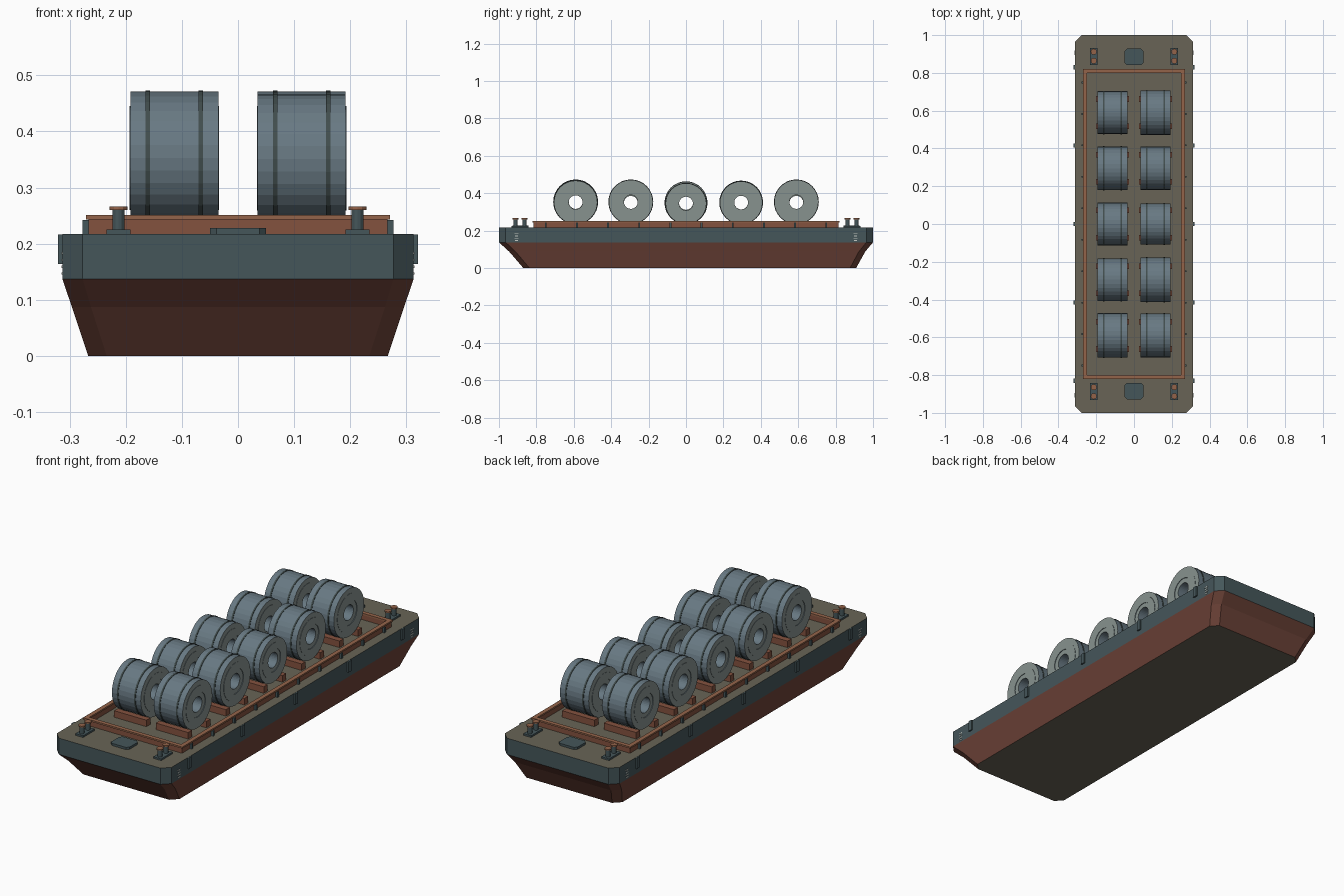
import bpy, bmesh, math
from mathutils import Matrix

cube = bpy.data.objects.get("Cube")
if cube:
    bpy.data.objects.remove(cube, do_unlink=True)


def material(name, hex_code):
    srgb = [int(hex_code[i:i + 2], 16) / 255 for i in (0, 2, 4)]
    col = [((c + 0.055) / 1.055) ** 2.4 for c in srgb] + [1]
    m = bpy.data.materials.new(name)
    m.use_nodes = True
    m.diffuse_color = col
    m.node_tree.nodes["Principled BSDF"].inputs["Base Color"].default_value = col
    return m


DECK = material("deck olive grey", "686456")
TEAL = material("topside dark teal", "45565a")
RED = material("hull red brown", "6f4439")
RIM = material("coaming rust", "84523f")
CAP = material("cap orange brown", "94644a")
COIL = material("coil blue steel", "687983")
FACE = material("coil end grey", "87928f")
STRAP = material("strap dark grey", "414d4d")
MARK = material("mark pale grey", "c8ccc6")


def finish(name, bm, mats):
    bmesh.ops.recalc_face_normals(bm, faces=bm.faces)
    me = bpy.data.meshes.new(name)
    bm.to_mesh(me)
    bm.free()
    for m in mats:
        me.materials.append(m)
    ob = bpy.data.objects.new(name, me)
    bpy.context.collection.objects.link(ob)
    return ob


def boxes(name, mat, items):
    """Join several boxes, each given as a centre and a size."""
    bm = bmesh.new()
    for c, s in items:
        m = Matrix.Translation(c) @ Matrix.Diagonal((*s, 1))
        bmesh.ops.create_cube(bm, size=1, matrix=m)
    return finish(name, bm, [mat])


def cylinders(name, mat, items, sides=12):
    """Join upright cylinders, each given as x, y, bottom, top, radius."""
    bm = bmesh.new()
    for x, y, z0, z1, r in items:
        bmesh.ops.create_cone(bm, cap_ends=True, segments=sides, radius1=r, radius2=r,
                              depth=z1 - z0, matrix=Matrix.Translation((x, y, (z0 + z1) / 2)))
    return finish(name, bm, [mat])


def octagon(bm, z, hx, y0, y1, c):
    pts = [(hx - c, y0), (hx, y0 + c), (hx, y1 - c), (hx - c, y1),
           (c - hx, y1), (-hx, y1 - c), (-hx, y0 + c), (c - hx, y0)]
    return [bm.verts.new((x, y, z)) for x, y in pts]


def loft(name, rings, mats):
    bm = bmesh.new()
    loops = [octagon(bm, *r) for r in rings]
    for a, b in zip(loops, loops[1:]):
        for i in range(8):
            j = (i + 1) % 8
            bm.faces.new((a[i], a[j], b[j], b[i]))
    bm.faces.new(loops[0])
    bm.faces.new(loops[-1])
    return finish(name, bm, mats)


def lathe_x(name, profile, mats, centre, sides=32):
    """Spin a closed (x, radius) profile round the x axis."""
    bm = bmesh.new()
    rings = []
    for i in range(sides):
        a = 2 * math.pi * i / sides
        rings.append([bm.verts.new((x, r * math.sin(a), r * math.cos(a))) for x, r in profile])
    n = len(profile)
    for i in range(sides):
        a, b = rings[i], rings[(i + 1) % sides]
        for k in range(n):
            f = bm.faces.new((a[k], a[(k + 1) % n], b[(k + 1) % n], b[k]))
            f.normal_update()
            if len(mats) > 1 and abs(f.normal.x) > 0.7:
                f.material_index = 1
    ob = finish(name, bm, mats)
    ob.location = centre
    return ob


# Raked hull: red below the waterline, teal above, olive deck and bottom
TOP = 0.217
hull = loft("hull", [(0, 0.267, -0.87, 0.91, 0.033), (0.087, 0.296, -0.945, 0.958, 0.034),
                     (0.137, 0.313, -1, 1, 0.036), (TOP, 0.313, -1, 1, 0.036)],
            [RED, TEAL, DECK])
for f in hull.data.polygons:
    if abs(f.normal.z) > 0.95:
        f.material_index = 2
    elif f.center.z > 0.137:
        f.material_index = 1

# Coaming around the cargo deck, with a wider cap rail
def frame(name, mat, hx, hy, w, z0, z1):
    z, h = (z0 + z1) / 2, z1 - z0
    items = []
    for s in (-1, 1):
        items.append(((s * (hx - w / 2), 0, z), (w, 2 * hy, h)))
        items.append(((0, s * (hy - w / 2), z), (2 * hx - 2 * w, w, h)))
    return boxes(name, mat, items)


frame("coaming", RIM, 0.266, 0.816, 0.012, TOP, 0.243)
frame("coaming_cap", CAP, 0.271, 0.821, 0.021, 0.243, 0.251)

# Brackets outside the coaming and fenders on the hull sides
boxes("coaming_brackets", TEAL,
      [((s * 0.271, -0.75 + i / 6, 0.2295), (0.013, 0.01, 0.025))
       for s in (-1, 1) for i in range(10)])
boxes("side_fenders", TEAL,
      [((s * 0.315, y, 0.19), (0.011, 0.022, 0.053))
       for s in (-1, 1) for y in (-0.83, -0.415, 0, 0.415, 0.83)])

# Hatches and twin bollards at both ends
for end, s in (("front", -1), ("back", 1)):
    y = s * 0.885
    loft(end + "_hatch", [(TOP, 0.05, y - 0.043, y + 0.043, 0.012),
                          (0.228, 0.05, y - 0.043, y + 0.043, 0.012)], [TEAL])
spots = [(sx * 0.213, sy * 0.888) for sx in (-1, 1) for sy in (-1, 1)]
boxes("bollard_bases", TEAL, [((x, y, 0.221), (0.042, 0.09, 0.009)) for x, y in spots])
posts = [(x, y + d) for x, y in spots for d in (-0.024, 0.024)]
cylinders("bollard_posts", TEAL, [(x, y, 0.22, 0.261, 0.011) for x, y in posts])
cylinders("bollard_caps", CAP, [(x, y, 0.26, 0.266, 0.016) for x, y in posts])

# Draught marks near the hull ends
boxes("draught_marks", MARK,
      [((sx * 0.3135, sy * 0.907, 0.147 + 0.012 * i), (0.002, 0.022 if i % 2 else 0.016, 0.004))
       for sx in (-1, 1) for sy in (-1, 1) for i in range(4)])

# Steel coils with straps, each resting between two chocks
RADII = {-1: (0.118, 0.113, 0.113, 0.115, 0.113), 1: (0.116, 0.118, 0.109, 0.114, 0.118)}
chocks = []
for side, radii in RADII.items():
    for i, r in enumerate(radii):
        x, y = side * 0.1135, (i - 2) * 0.295
        label = f"{'left' if side > 0 else 'right'}_coil_{i + 1}"
        centre = (x, y, 0.235 + r)
        w, hole, step = 0.08, 0.037, 0.003
        half = [(w - step, hole), (w - step, r * 0.52), (w, r * 0.52), (w, r * 0.78),
                (w - step / 2, r * 0.78), (w - step / 2, r)]
        lathe_x(label, half + [(-px, pr) for px, pr in reversed(half)], [COIL, FACE], centre)
        for k, sx in enumerate((-1, 1)):
            c = sx * 0.047
            band = [(c - 0.004, r - 0.003), (c + 0.004, r - 0.003),
                    (c + 0.004, r + 0.002), (c - 0.004, r + 0.002)]
            lathe_x(f"{label}_strap_{k + 1}", band, [STRAP], centre)
        for d in (-0.072, 0.072):
            chocks.append(((x, y + d, 0.233), (0.176, 0.03, 0.032)))
boxes("coil_chocks", RIM, chocks)
